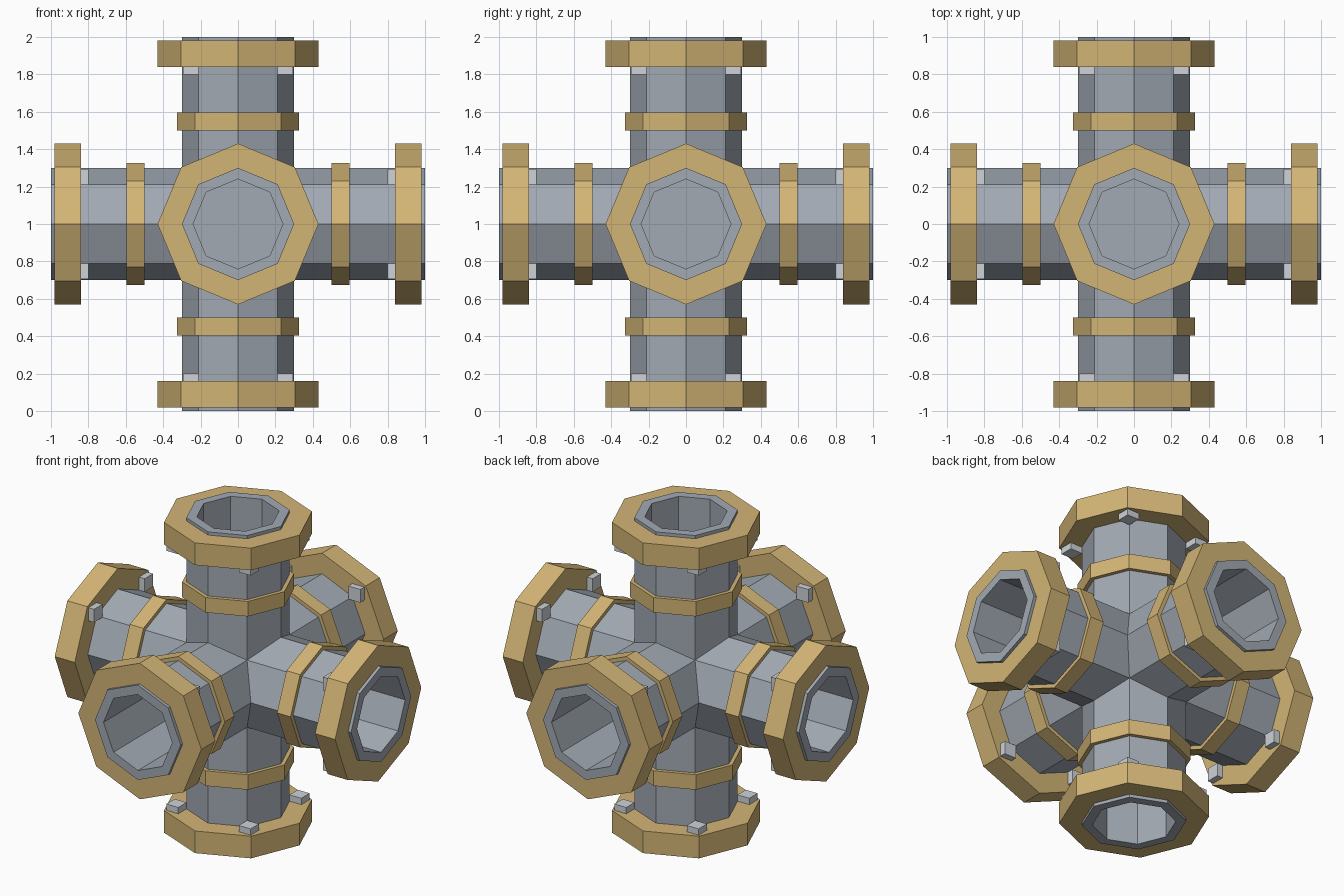
import bpy
import bmesh
from math import pi, cos, sin
from mathutils import Matrix, Vector

cube = bpy.data.objects.get("Cube")
if cube:
    bpy.data.objects.remove(cube, do_unlink=True)


def material(name, rgb):
    m = bpy.data.materials.new(name)
    m.use_nodes = True
    m.diffuse_color = (*rgb, 1)
    m.node_tree.nodes["Principled BSDF"].inputs["Base Color"].default_value = (*rgb, 1)
    return m


STEEL = material("grey steel", (0.36, 0.40, 0.45))
BRASS = material("brass", (0.65, 0.46, 0.18))
BOLT = material("light bolt metal", (0.62, 0.65, 0.69))

SIDES = 8
CENTRE = Vector((0, 0, 1))


def lathe(profile, closed):
    """Octagonal solid around z from (radius, height) points."""
    bm = bmesh.new()
    rings = [[bm.verts.new((r * cos(2 * pi * i / SIDES), r * sin(2 * pi * i / SIDES), z))
              for i in range(SIDES)] for r, z in profile]
    pairs = list(zip(rings, rings[1:] + rings[:1]))
    for a, b in pairs if closed else pairs[:-1]:
        for i in range(SIDES):
            j = (i + 1) % SIDES
            bm.faces.new((a[i], a[j], b[j], b[i]))
    if not closed:
        bm.faces.new(rings[-1])
    bmesh.ops.recalc_face_normals(bm, faces=bm.faces)
    return bm


def pipe_arm():
    # Outer wall, end rim, bore and bore floor
    bm = lathe([(0.30, 0), (0.30, 1), (0.24, 1), (0.24, 0.34)], False)
    # Mitre the inner end so the six arms meet along clean seams
    for n in ((1, 0, -1), (-1, 0, -1), (0, 1, -1), (0, -1, -1)):
        bmesh.ops.bisect_plane(bm, geom=bm.verts[:] + bm.edges[:] + bm.faces[:],
                               plane_co=(0, 0, 0), plane_no=n, clear_outer=True)
    return bm


def collar(radius, low, high):
    return lathe([(0.29, low), (radius, low), (radius, high), (0.29, high)], True)


def bolts():
    bm = bmesh.new()
    for x in (-0.253, 0.253):
        for y in (-0.253, 0.253):
            bmesh.ops.create_cube(bm, size=1, matrix=Matrix.Translation((x, y, 0.83))
                                  @ Matrix.Diagonal((0.083, 0.083, 0.06, 1)))
    return bm


def add(name, bm, mat, turn):
    bmesh.ops.transform(bm, matrix=Matrix.Translation(CENTRE) @ turn, verts=bm.verts)
    mesh = bpy.data.meshes.new(name)
    bm.to_mesh(mesh)
    bm.free()
    mesh.materials.append(mat)
    bpy.context.collection.objects.link(bpy.data.objects.new(name, mesh))


# Six identical arms, one along each axis direction
arms = {
    "top": Matrix.Identity(4),
    "bottom": Matrix.Rotation(pi, 4, 'X'),
    "front": Matrix.Rotation(pi / 2, 4, 'X'),
    "back": Matrix.Rotation(-pi / 2, 4, 'X'),
    "left": Matrix.Rotation(pi / 2, 4, 'Y'),
    "right": Matrix.Rotation(-pi / 2, 4, 'Y'),
}
for side, turn in arms.items():
    add(side + "_pipe", pipe_arm(), STEEL, turn)
    add(side + "_band", collar(0.325, 0.5, 0.595), BRASS, turn)
    add(side + "_flange", collar(0.43, 0.84, 0.98), BRASS, turn)
    add(side + "_bolts", bolts(), BOLT, turn)
